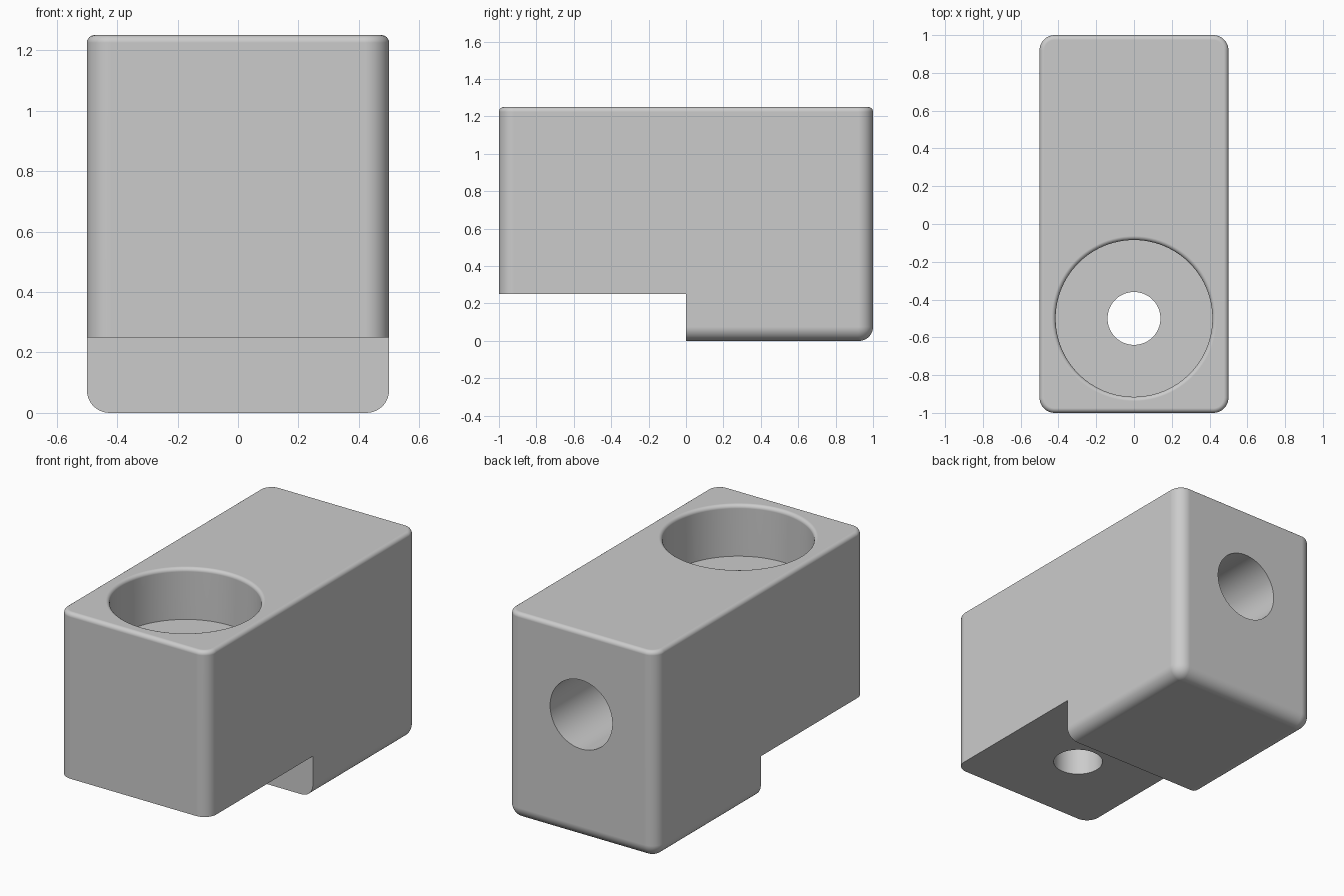
import bpy
import bmesh
from math import sin, cos, pi, radians
from mathutils import Matrix

old = bpy.data.objects.get("Cube")
if old:
    bpy.data.objects.remove(old, do_unlink=True)

grey = bpy.data.materials.new("plain grey")
grey.use_nodes = True
colour = (0.6, 0.6, 0.6, 1)
grey.diffuse_color = colour
grey.node_tree.nodes["Principled BSDF"].inputs["Base Color"].default_value = colour

HALF_X, HALF_Y, TOP, STEP = 0.5, 1.0, 1.25, 0.25
CORNER, BOTTOM_ROUND, TOP_ROUND = 0.08, 0.075, 0.025
BORE_Y = -0.5


def loft(name, rings, matrix=Matrix()):
    """Skin a stack of closed rings and cap both ends."""
    bm = bmesh.new()
    loops = [[bm.verts.new(p) for p in ring] for ring in rings]
    n = len(loops[0])
    for low, high in zip(loops, loops[1:]):
        for i in range(n):
            j = (i + 1) % n
            bm.faces.new((low[i], low[j], high[j], high[i]))
    bm.faces.new(loops[0][::-1])
    bm.faces.new(loops[-1])
    bmesh.ops.recalc_face_normals(bm, faces=bm.faces)
    bm.transform(matrix)
    mesh = bpy.data.meshes.new(name)
    bm.to_mesh(mesh)
    bm.free()
    mesh.materials.append(grey)
    obj = bpy.data.objects.new(name, mesh)
    bpy.context.collection.objects.link(obj)
    return obj


def rounded_ring(inset, z, steps=10):
    """Rounded rectangle, shrunk by inset."""
    r = CORNER - inset
    points = []
    for quarter, (sx, sy) in enumerate([(1, 1), (-1, 1), (-1, -1), (1, -1)]):
        for k in range(steps + 1):
            a = (quarter + k / steps) * pi / 2
            points.append((sx * (HALF_X - CORNER) + r * cos(a),
                           sy * (HALF_Y - CORNER) + r * sin(a), z))
    return points


def circle(r, z, n=96):
    return [(r * cos(2 * pi * i / n), r * sin(2 * pi * i / n), z) for i in range(n)]


def quarter_turn(steps):
    return [k / steps * pi / 2 for k in range(steps + 1)]


# Rounded block
rings = [rounded_ring(BOTTOM_ROUND * (1 - sin(a)), BOTTOM_ROUND * (1 - cos(a)))
         for a in quarter_turn(10)]
rings += [rounded_ring(TOP_ROUND * (1 - cos(a)), TOP - TOP_ROUND * (1 - sin(a)))
          for a in quarter_turn(6)]
block = loft("block_body", rings)

# Step under the front half
step = loft("step_cutter", [[(-1, -2, z), (1, -2, z), (1, 0, z), (-1, 0, z)]
                            for z in (-1, STEP)])

# Wide bore with a rounded lip
R, LIP = 0.415, 0.022
bore_rings = [circle(R, 0.94)]
bore_rings += [circle(R + LIP * (1 - cos(a)), TOP - LIP * (1 - sin(a)))
               for a in quarter_turn(6)]
bore_rings.append(circle(R + LIP, TOP + 0.2))
at_bore = Matrix.Translation((0, BORE_Y, 0))
bore = loft("bore_cutter", bore_rings, at_bore)

# Bolt hole through the bore floor
bolt = loft("bolt_hole_cutter", [circle(0.14, 0), circle(0.14, 1.1)], at_bore)

# Blind hole in the back
back = loft("back_hole_cutter", [circle(0.208, 0.1), circle(0.208, 1.3)],
            Matrix.Translation((0, 0, 0.75)) @ Matrix.Rotation(-pi / 2, 4, "X"))

bpy.ops.object.select_all(action="DESELECT")
bpy.context.view_layer.objects.active = block
block.select_set(True)
for cutter in (step, bore, bolt, back):
    cutter.hide_render = True
    mod = block.modifiers.new(cutter.name, "BOOLEAN")
    mod.operation = "DIFFERENCE"
    mod.solver = "EXACT"
    mod.object = cutter
    bpy.ops.object.modifier_apply(modifier=mod.name)
    bpy.data.objects.remove(cutter, do_unlink=True)

# Smooth rounds, crisp edges
bpy.ops.object.shade_smooth_by_angle(angle=radians(30))
weighted = block.modifiers.new("even_shading", "WEIGHTED_NORMAL")
weighted.keep_sharp = True
